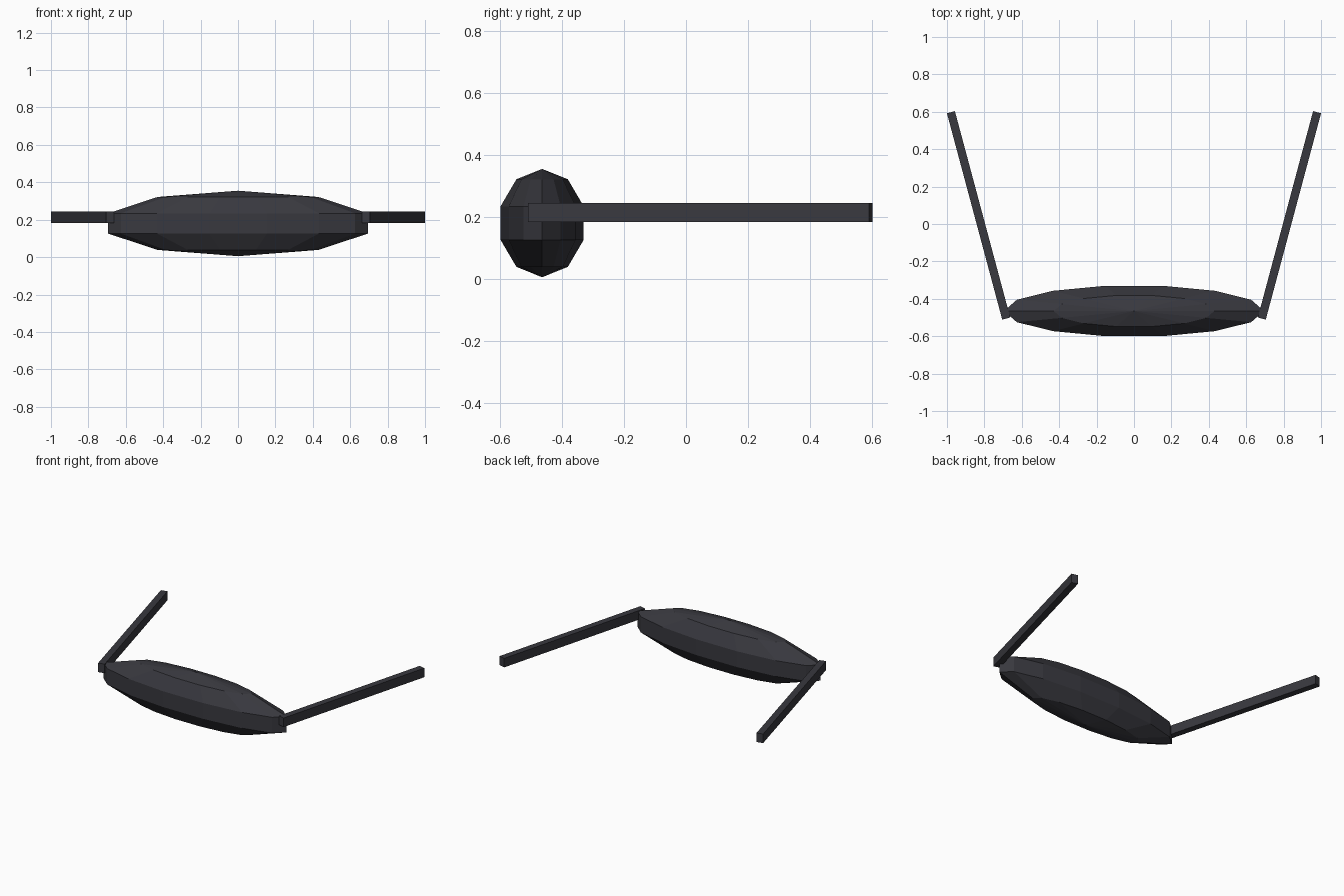
import bpy, math

if "Cube" in bpy.data.objects:
    bpy.data.objects.remove(bpy.data.objects["Cube"])

dark = bpy.data.materials.new("charcoal")
dark.diffuse_color = (0.040, 0.040, 0.049, 1)
dark.use_nodes = True
dark.node_tree.nodes["Principled BSDF"].inputs["Base Color"].default_value = dark.diffuse_color


def finish(obj, name):
    obj.name = name
    obj.data.name = name
    obj.data.materials.append(dark)
    bpy.ops.object.transform_apply(location=False, rotation=True, scale=True)
    bpy.ops.object.shade_flat()


# Stretched faceted pod, a vertex column facing straight forward
bpy.ops.mesh.primitive_uv_sphere_add(segments=14, ring_count=5, radius=1,
                                     location=(0, -0.465, 0.18),
                                     rotation=(0, 0, math.pi / 2))
pod = bpy.context.object
bpy.ops.object.transform_apply(location=False, rotation=True, scale=False)
pod.scale = (0.731, 0.145, 0.175)
finish(pod, "pod")

# Straight side arms, splayed outwards towards the back
for side, name in ((-1, "left_arm"), (1, "right_arm")):
    bpy.ops.mesh.primitive_cube_add(size=1, location=(side * 0.831, 0.046, 0.214),
                                    rotation=(0, 0, -side * math.radians(15)))
    arm = bpy.context.object
    arm.scale = (0.044, 1.142, 0.062)
    finish(arm, name)
